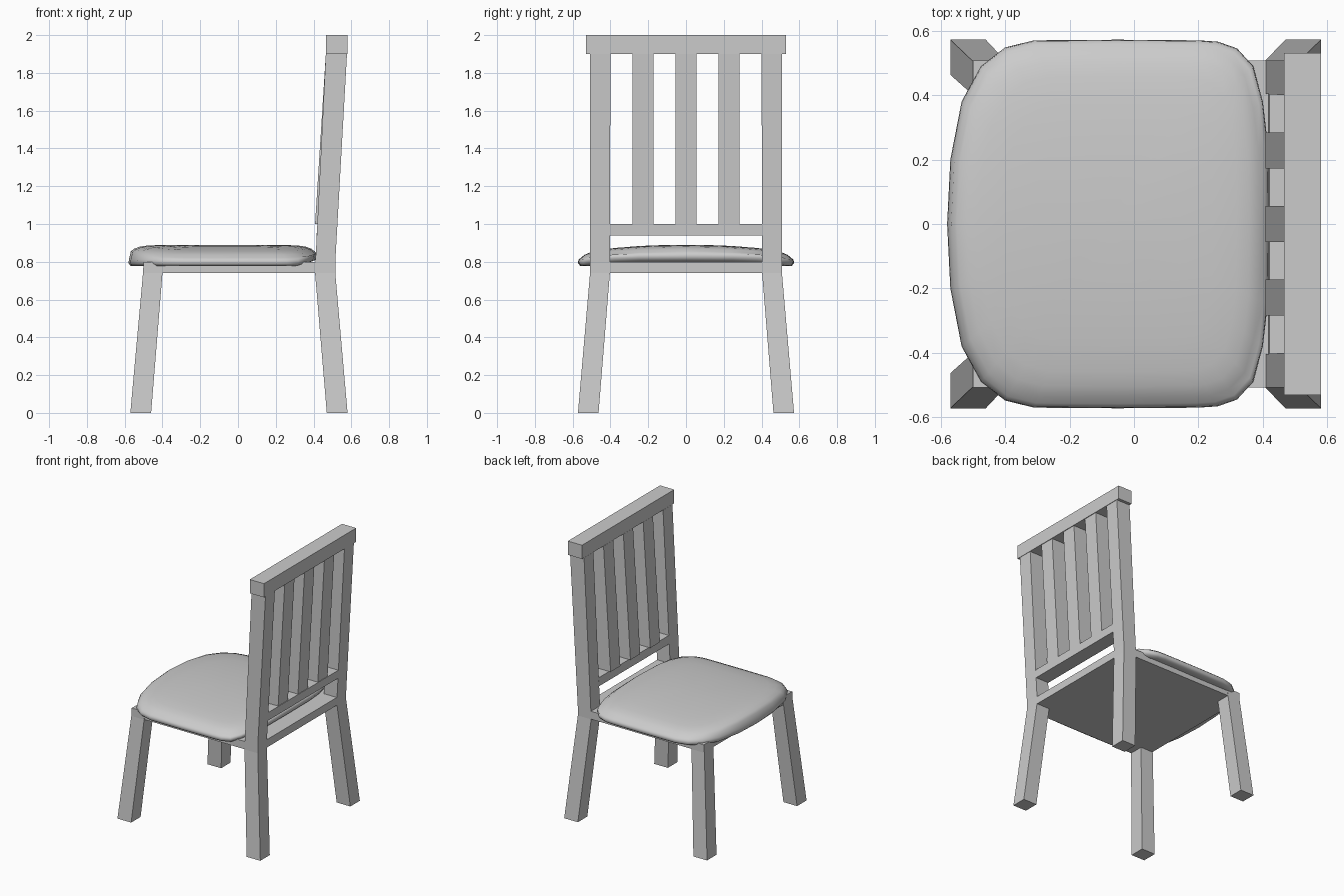
import bpy, bmesh

if "Cube" in bpy.data.objects:
    bpy.data.objects.remove(bpy.data.objects["Cube"])


def make(name, verts, faces):
    mesh = bpy.data.meshes.new(name)
    mesh.from_pydata(verts, [], faces)
    bm = bmesh.new()
    bm.from_mesh(mesh)
    bmesh.ops.recalc_face_normals(bm, faces=bm.faces)
    bm.to_mesh(mesh)
    bm.free()
    ob = bpy.data.objects.new(name, mesh)
    bpy.context.collection.objects.link(ob)
    return ob


def loft(name, sections):
    """Rectangular sections (x0, x1, y0, y1, z) joined into a bar."""
    verts, faces = [], []
    for x0, x1, y0, y1, z in sections:
        verts += [(x0, y0, z), (x1, y0, z), (x1, y1, z), (x0, y1, z)]
    for i in range(len(sections) - 1):
        for j in range(4):
            a, b = i * 4 + j, i * 4 + (j + 1) % 4
            faces.append((a, b, b + 4, a + 4))
    n = len(verts)
    faces += [(3, 2, 1, 0), (n - 4, n - 3, n - 2, n - 1)]
    return make(name, verts, faces)


# Splayed front legs, and back legs continuing up as leaning posts
for side, s in (("right", -1), ("left", 1)):
    loft("front_leg_" + side, [
        (-0.57, -0.46, s * 0.463, s * 0.572, 0),
        (-0.503, -0.40, s * 0.403, s * 0.508, 0.74),
        (-0.50, -0.395, s * 0.403, s * 0.508, 0.797)])
    loft("back_leg_" + side, [
        (0.47, 0.58, s * 0.463, s * 0.572, 0),
        (0.408, 0.515, s * 0.403, s * 0.508, 0.74),
        (0.41, 0.515, s * 0.403, s * 0.508, 0.80),
        (0.465, 0.577, s * 0.40, s * 0.508, 1.9)])

# Seat board
loft("seat_board", [(-0.50, 0.513, -0.507, 0.507, z) for z in (0.741, 0.798)])

# Back rest rails and slats
loft("top_rail", [(0.466, 0.58, -0.53, 0.53, z) for z in (1.9, 2.0)])
loft("lower_rail", [(0.416, 0.523, -0.405, 0.405, 0.94),
                    (0.42, 0.526, -0.405, 0.405, 1.0)])
for i in range(3):
    y = (i - 1) * 0.228
    loft("slat_%d" % (i + 1), [(0.408, 0.522, y - 0.056, y + 0.056, 1.0),
                              (0.465, 0.575, y - 0.056, y + 0.056, 1.9)])

# Domed cushion: mirrored outline stacked in scaled rings
half = [(-0.57, 0.2), (-0.535, 0.38), (-0.475, 0.49), (-0.40, 0.548), (-0.31, 0.57),
        (-0.05, 0.572), (0.2, 0.57), (0.26, 0.566), (0.32, 0.545), (0.37, 0.49),
        (0.40, 0.38), (0.415, 0.25)]
outline = [(-0.58, 0)] + half + [(0.418, 0)] + [(x, -y) for x, y in reversed(half)]
n, cx = len(outline), -0.08
# (scale, fixed z or None, drop below the dome)
rings = [(0.93, 0.777, 0), (0.98, 0.779, 0), (1.0, 0.793, 0), (0.995, 0.812, 0),
         (0.975, None, 0.035), (0.94, None, 0.021), (0.88, None, 0.010),
         (0.8, None, 0.004), (0.65, None, 0.001), (0.45, None, 0), (0.22, None, 0)]
verts, faces = [], []
for s, z, drop in rings:
    for px, py in outline:
        x, y = cx + (px - cx) * s, py * s
        h = 0.89 - 0.028 * (y / 0.5) ** 2 - drop if z is None else z
        if z is not None:
            h += max(0, x - 0.31) * 0.3      # back edge lifts off the board
        verts.append((x, y, h))
for i in range(len(rings) - 1):
    for j in range(n):
        a, b = i * n + j, i * n + (j + 1) % n
        faces.append((a, b, b + n, a + n))
verts.append((cx, 0, 0.89))
base = (len(rings) - 1) * n
faces += [(base + j, base + (j + 1) % n, len(verts) - 1) for j in range(n)]
faces.append(tuple(reversed(range(n))))
cushion = make("seat_cushion", verts, faces)
for p in cushion.data.polygons:
    p.use_smooth = True
